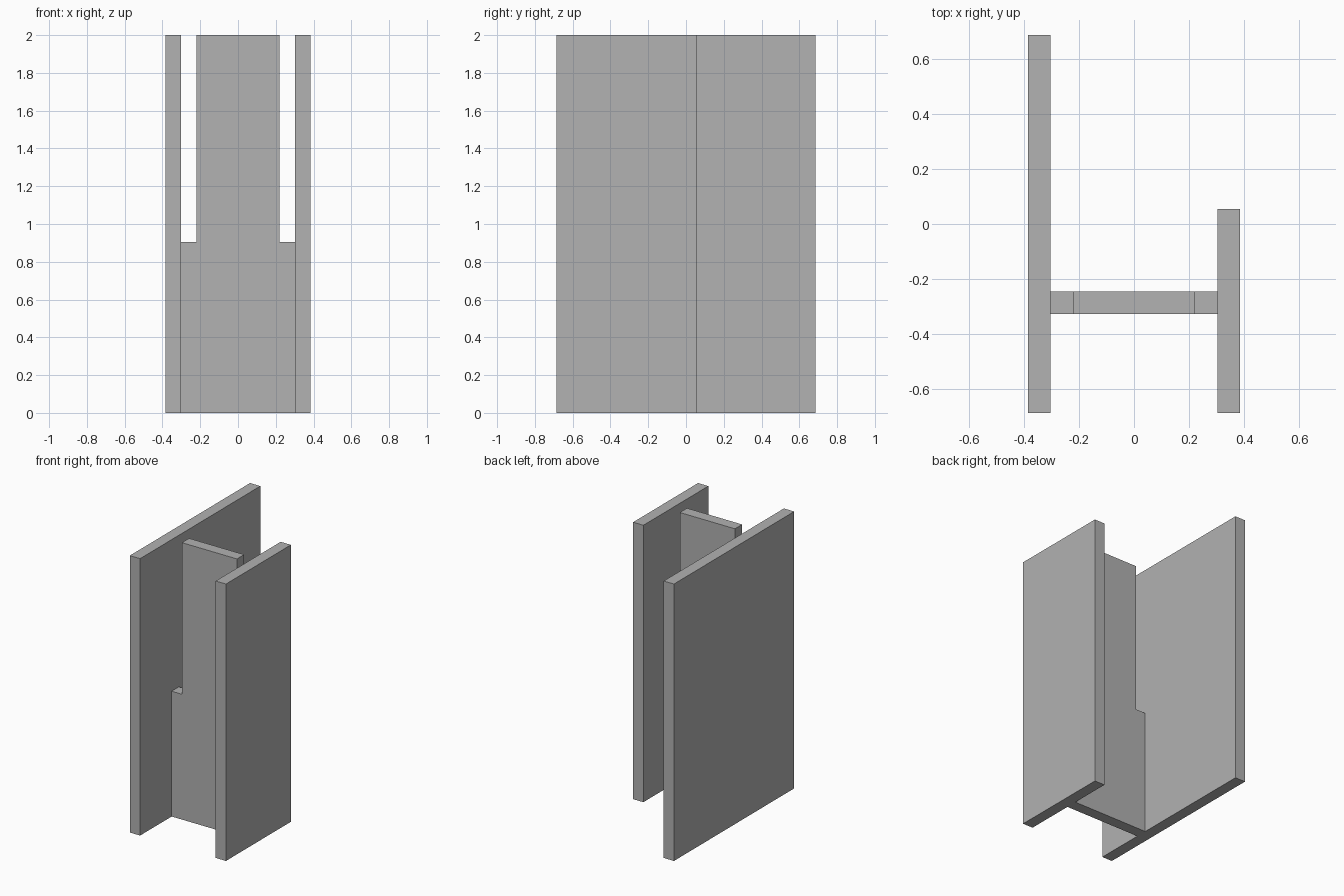
import bpy
import bmesh

cube = bpy.data.objects.get("Cube")
if cube:
    bpy.data.objects.remove(cube, do_unlink=True)

# Single flat grey
GREY = (0.445, 0.445, 0.445, 1.0)
grey = bpy.data.materials.new("plain_grey")
grey.use_nodes = True
grey.diffuse_color = GREY
grey.node_tree.nodes["Principled BSDF"].inputs["Base Color"].default_value = GREY

HEIGHT = 2.0
THICK = 0.082
HALF_WIDTH = 0.384
FRONT, BACK = -0.686, 0.686


def extruded(name, outline, offset):
    """Extrude a flat outline by an offset vector into a solid part."""
    bm = bmesh.new()
    face = bm.faces.new([bm.verts.new(p) for p in outline])
    result = bmesh.ops.extrude_face_region(bm, geom=[face], use_keep_orig=True)
    moved = [v for v in result["geom"] if isinstance(v, bmesh.types.BMVert)]
    bmesh.ops.translate(bm, vec=offset, verts=moved)
    bmesh.ops.recalc_face_normals(bm, faces=bm.faces)
    mesh = bpy.data.meshes.new(name)
    bm.to_mesh(mesh)
    bm.free()
    mesh.materials.append(grey)
    obj = bpy.data.objects.new(name, mesh)
    bpy.context.collection.objects.link(obj)
    return obj


def side_panel(name, x, back):
    """Upright panel from the front edge to the given back edge."""
    outline = [(x, FRONT, 0), (x, back, 0), (x, back, HEIGHT), (x, FRONT, HEIGHT)]
    return extruded(name, outline, (THICK, 0, 0))


# Long and short side panels
side_panel("right_panel", -HALF_WIDTH, BACK)
side_panel("left_panel", HALF_WIDTH - THICK, 0.055)

# Cross panel: full width below, narrow tongue above the shoulders
inner = HALF_WIDTH - THICK
tongue, shoulder, web_front = 0.22, 0.905, -0.326
half = [(inner, 0), (inner, shoulder), (tongue, shoulder), (tongue, HEIGHT)]
profile = half + [(-x, z) for x, z in reversed(half)]
extruded("cross_panel", [(x, web_front, z) for x, z in profile], (0, THICK, 0))
